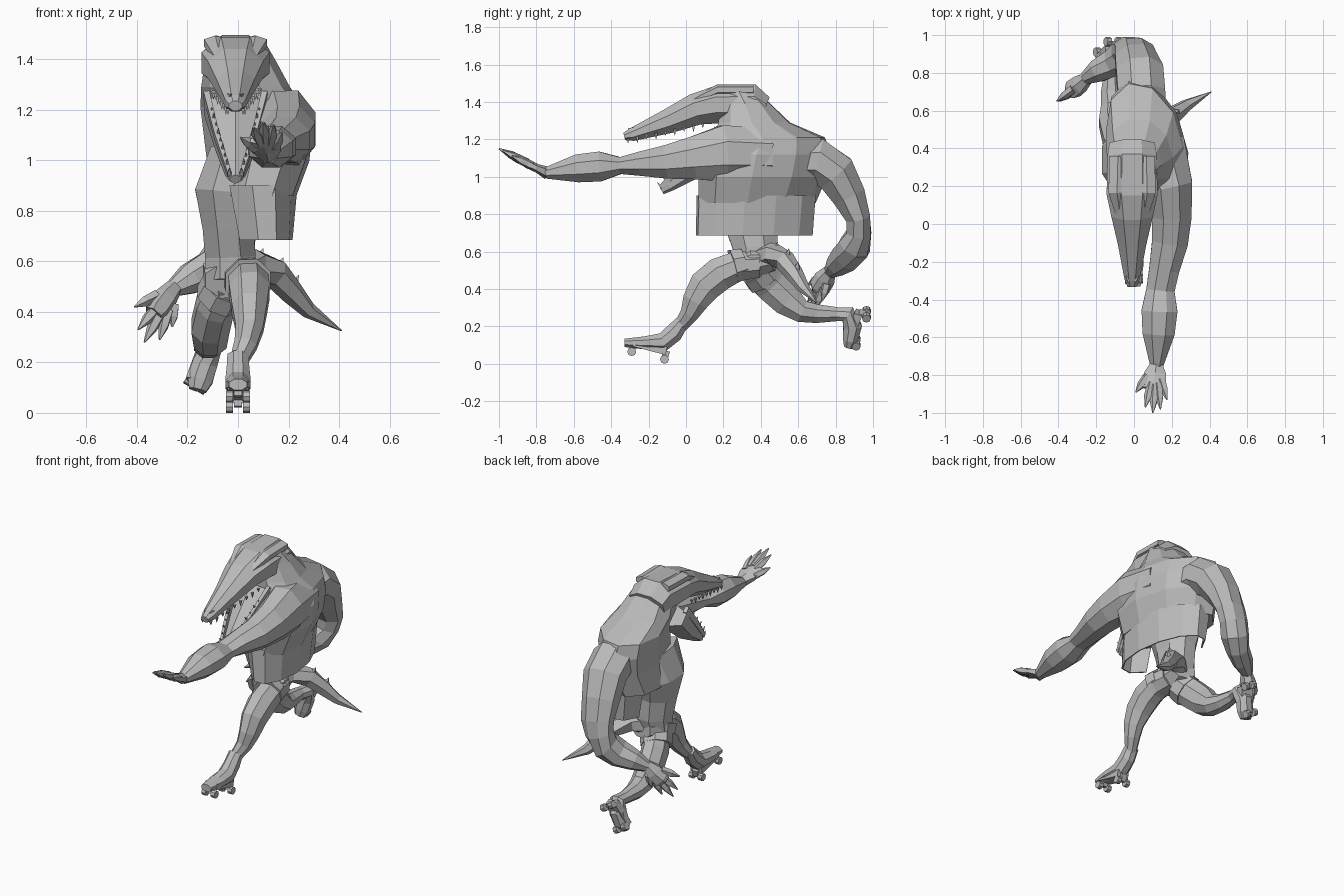
import bpy, bmesh, math
from mathutils import Vector, Matrix

cube = bpy.data.objects.get("Cube")
if cube:
    bpy.data.objects.remove(cube, do_unlink=True)

grey = bpy.data.materials.new("plain grey")
grey.use_nodes = True
shade = (.5, .5, .5, 1)
grey.diffuse_color = shade
grey.node_tree.nodes["Principled BSDF"].inputs["Base Color"].default_value = shade


def finish(name, bm):
    """Turn a bmesh into a flat shaded object."""
    bmesh.ops.recalc_face_normals(bm, faces=bm.faces)
    mesh = bpy.data.meshes.new(name)
    bm.to_mesh(mesh)
    bm.free()
    mesh.materials.append(grey)
    obj = bpy.data.objects.new(name, mesh)
    bpy.context.collection.objects.link(obj)
    return obj


def add_loft(bm, stations, sides=8, yaw=0, caps=True, level=False):
    """Skin rings along a path; each station is x, y, z, width, depth."""
    points = [Vector(s[:3]) for s in stations]
    rings = []
    for i, station in enumerate(stations):
        along = (points[min(i + 1, len(points) - 1)] - points[max(i - 1, 0)]).normalized()
        if level:
            along = Vector((0, 0, 1))
        across = Vector((1, 0, 0)) - along * along.x
        across.normalize()
        up = along.cross(across)
        spin = Matrix.Rotation(yaw, 3, along)
        ring = []
        for k in range(sides):
            a = (k + .5) * math.tau / sides
            grow = 1 / math.cos(math.pi / sides)
            offset = across * math.cos(a) * station[3] + up * math.sin(a) * station[4]
            ring.append(bm.verts.new(points[i] + spin @ offset * grow))
        rings.append(ring)
    for low, high in zip(rings, rings[1:]):
        for k in range(sides):
            n = (k + 1) % sides
            bm.faces.new((low[k], low[n], high[n], high[k]))
    if caps:
        bm.faces.new(rings[0][::-1])
        bm.faces.new(rings[-1])


def loft(name, stations, **options):
    bm = bmesh.new()
    add_loft(bm, stations, **options)
    return finish(name, bm)


def add_spike(bm, base, tip, radius, sides=4):
    add_loft(bm, [(*base, radius, radius), (*tip, .001, .001)], sides=sides)


def hand(name, wrist, palm, width, depth, tips):
    """Palm with tapering clawed fingers that fan out from the wrist."""
    bm = bmesh.new()
    wrist, palm = Vector(wrist), Vector(palm)
    add_loft(bm, [(*wrist, .03, .03), (*wrist.lerp(palm, .5), width * .9, depth),
                  (*palm, width, depth), (*wrist.lerp(palm, 1.2), width * .8, depth * .7)], sides=6)
    for tip in map(Vector, tips):
        root, middle = wrist.lerp(tip, .45), wrist.lerp(tip, .75)
        add_loft(bm, [(*root, .02, .02), (*middle, .018, .018), (*tip, .003, .003)], sides=5)
    finish(name, bm)


def skate(name, boot, axles, lift, axis):
    """Boot with a sole plate, two trucks and four wheels."""
    loft(name + "_boot", boot)
    lift, axis = Vector(lift), Vector(axis).normalized()
    turn = axis.to_track_quat("Z", "Y").to_matrix().to_4x4()
    rear, front = (Vector(a) for a in axles)
    loft(name + "_plate", [(*(rear + lift), .042, .022), (*(front + lift), .042, .018)], sides=4)
    bm = bmesh.new()
    for axle in (rear, front):
        add_loft(bm, [(*axle, .015, .015), (*(axle + lift), .02, .02)], sides=4)
        for side in (-1, 1):
            place = Matrix.Translation(axle + axis * side * .033)
            bmesh.ops.create_cone(bm, cap_ends=True, segments=8, radius1=.024, radius2=.024,
                                  depth=.028, matrix=place @ turn)
    finish(name + "_wheels", bm)


# Hunched upper body, turned so the left shoulder leads
loft("torso", [(.045, .38, .86, .165, .31), (.08, .41, 1.0, .18, .34), (.075, .43, 1.12, .19, .34),
               (.055, .45, 1.21, .185, .29), (.03, .365, 1.29, .165, .19), (.01, .32, 1.39, .135, .13),
               (0, .28, 1.47, .1, .1)],
     sides=10, yaw=math.radians(16), level=True)

# Loose vest skirt, open at the belly side
bm = bmesh.new()
add_loft(bm, [(.07, .365, .685, .135, .31), (.055, .375, .9, .17, .315)],
         sides=12, yaw=.15, caps=False, level=True)
centres = [(f, f.calc_center_median()) for f in bm.faces]
gap = [f for f, c in centres if c.x < -.02 and c.y < .55]
bmesh.ops.delete(bm, geom=gap, context="FACES")
vest = finish("vest_skirt", bm)
solid = vest.modifiers.new("cloth", "SOLIDIFY")
solid.thickness = .008

# Belly and hips
loft("belly", [(-.03, .36, .52, .1, .1), (-.03, .37, .62, .1, .12), (-.04, .35, .74, .1, .14),
               (-.05, .34, .87, .12, .18), (-.01, .36, 1.02, .1, .2)])
loft("hips", [(-.03, .28, .52, .1, .07), (-.02, .37, .55, .12, .09), (0, .47, .56, .08, .06)])

# Upper head and snout
MID = -.01
loft("upper_head", [(MID, -.33, 1.215, .025, .02), (MID, -.29, 1.225, .04, .035),
                    (MID, -.1, 1.295, .075, .065), (MID, .05, 1.36, .11, .085),
                    (MID, .16, 1.385, .135, .1), (MID, .36, 1.385, .13, .11),
                    (MID, .42, 1.36, .12, .07)])
bm = bmesh.new()
for side in (-1, 1):
    # Brow ridges and nostrils
    add_loft(bm, [(MID + side * .06, .03, 1.4, .02, .015), (MID + side * .08, .17, 1.465, .045, .025),
                  (MID + side * .075, .36, 1.465, .045, .025)], sides=6)
    add_spike(bm, (MID + side * .02, -.28, 1.25), (MID + side * .02, -.31, 1.26), .014)
finish("brows_and_nostrils", bm)

# Dropped lower jaw with raised rims
loft("lower_jaw", [(MID, -.13, .925, .022, .018), (MID, -.09, .95, .04, .026),
                   (MID, .04, 1.05, .075, .055), (MID, .21, 1.21, .125, .07)], sides=6)
bm = bmesh.new()
for side in (-1, 1):
    add_loft(bm, [(MID + side * .024, -.135, .945, .008, .012), (MID + side * .075, .02, 1.1, .01, .018),
                  (MID + side * .115, .18, 1.26, .012, .02)], sides=4)
finish("jaw_rims", bm)

# Teeth along both jaws
bm = bmesh.new()
COUNT = 9
for side in (-1, 1):
    for i in range(COUNT):
        t = i / (COUNT - 1)
        size = .024 + .01 * (i % 2)
        top = Vector((MID + side * (.03 + .065 * t), -.31 + .4 * t, 1.205 + .08 * t))
        add_spike(bm, top, top - Vector((0, 0, size)), .008)
        low = Vector((MID + side * (.024 + .07 * t), -.13 + .24 * t, .945 + .24 * t))
        add_spike(bm, low, low + Vector((0, -size, size)), .008)
finish("teeth", bm)

# Left arm reaching forward
loft("left_arm", [(.12, .42, 1.12, .15, .14), (.19, .2, 1.125, .12, .15), (.2, .04, 1.1, .105, .115),
                  (.19, -.1, 1.08, .095, .09), (.16, -.24, 1.07, .08, .065), (.14, -.35, 1.06, .075, .045),
                  (.135, -.46, 1.055, .095, .08), (.13, -.58, 1.045, .085, .075), (.12, -.75, 1.02, .035, .03)])
hand("left_hand", (.12, -.74, 1.02), (.105, -.85, 1.07), .065, .02,
     [(.01, -.89, 1.09), (.06, -.97, 1.13), (.1, -1, 1.15), (.14, -.98, 1.14), (.175, -.93, 1.11)])

# Right arm swung behind
loft("right_arm", [(.04, .58, 1.08, .13, .1), (.04, .7, 1.085, .125, .12), (.03, .8, 1.02, .125, .11),
                   (.01, .87, .9, .11, .09), (0, .92, .78, .1, .065), (-.02, .925, .7, .09, .065),
                   (-.05, .9, .625, .08, .085), (-.11, .855, .57, .065, .08),
                   (-.19, .81, .53, .06, .06), (-.26, .77, .49, .032, .032)])
hand("right_hand", (-.25, .77, .5), (-.32, .715, .41), .045, .05,
     [(-.41, .65, .42), (-.395, .65, .33), (-.37, .66, .28), (-.31, .69, .29), (-.26, .73, .34)])

# Legs with short trouser cuffs
loft("left_leg", [(.02, .38, .53, .08, .07), (.04, .27, .52, .08, .08), (.045, .18, .48, .08, .09),
                  (.045, .1, .415, .07, .088), (.045, .05, .335, .055, .07), (.03, .02, .27, .045, .05),
                  (0, -.03, .2, .033, .035)])
loft("left_cuff", [(.03, .31, .535, .085, .08), (.04, .25, .52, .09, .09)])
loft("right_leg", [(-.04, .36, .52, .08, .08), (-.09, .45, .425, .075, .09), (-.11, .54, .34, .075, .085),
                   (-.11, .62, .28, .065, .06), (-.12, .7, .268, .055, .05), (-.12, .83, .265, .035, .035)])
loft("right_cuff", [(-.05, .38, .5, .09, .09), (-.08, .42, .45, .088, .095)])

# Roller skates
skate("left_skate", [(0, -.02, .225, .042, .036), (0, -.065, .165, .045, .05), (0, -.125, .115, .05, .05),
                     (0, -.22, .112, .05, .035), (0, -.33, .112, .035, .022)],
      [(0, -.115, .024), (0, -.29, .065)], (0, .01, .045), (1, 0, 0))
skate("right_skate", [(-.12, .8, .265, .038, .036), (-.11, .865, .265, .045, .045), (-.13, .89, .2, .05, .05),
                      (-.15, .88, .13, .05, .04), (-.16, .87, .09, .035, .025)],
      [(-.11, .965, .265), (-.165, .91, .115)], (0, -.04, .01), (.85, 0, -.5))

# Tail with ridge spikes
tail = [(0, .4, .57, .07, .06), (.07, .47, .585, .06, .055), (.15, .53, .55, .05, .05),
        (.21, .58, .48, .042, .042), (.28, .63, .405, .028, .028), (.41, .7, .325, .002, .002)]
loft("tail", tail, sides=6)
bm = bmesh.new()
for station in tail[1:4]:
    root = Vector(station[:3])
    add_spike(bm, root + Vector((.01, .01, .02)), root + Vector((.03, .02, .065)), .02)
finish("tail_spikes", bm)
